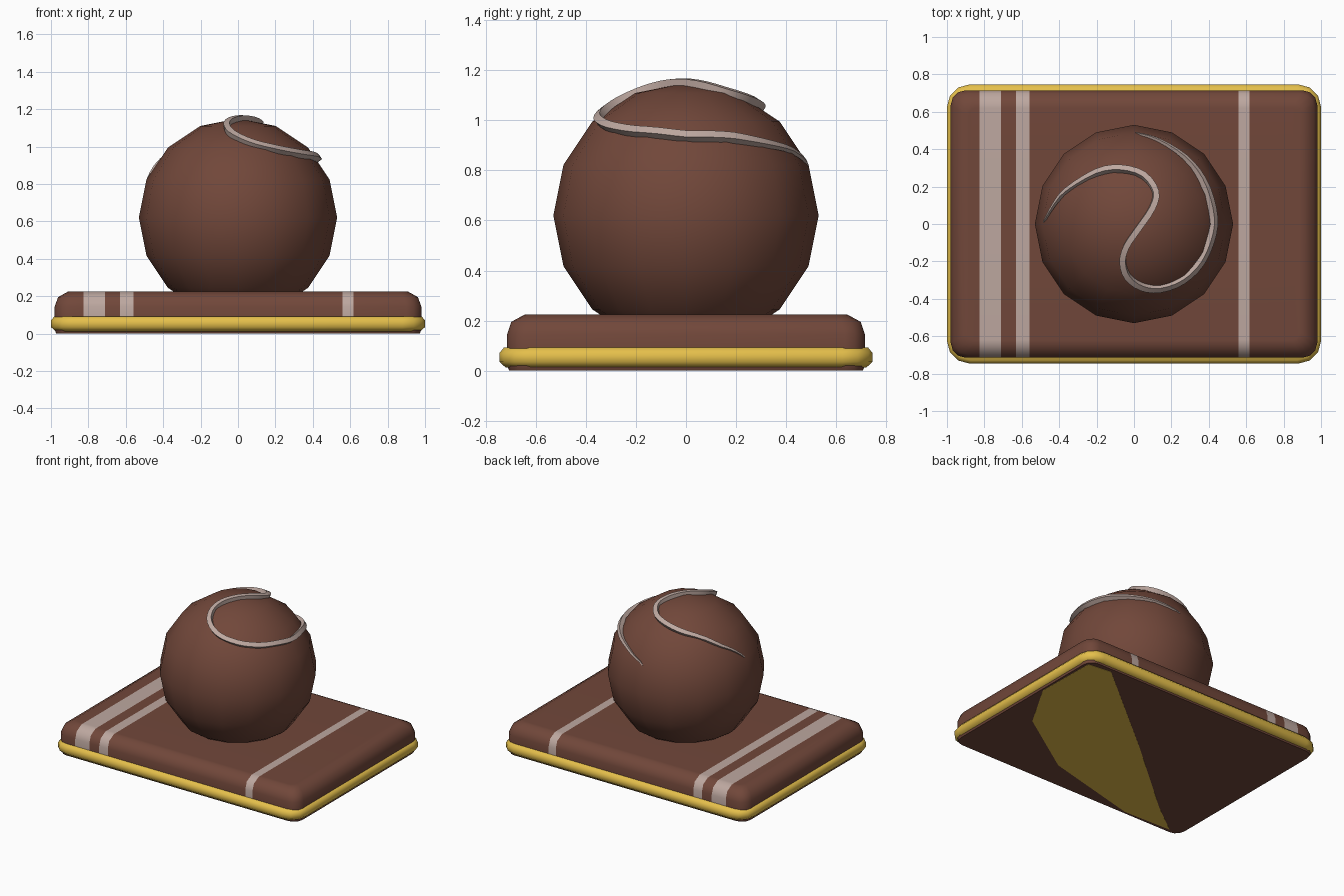
import bpy, bmesh, math
from mathutils import Vector

if "Cube" in bpy.data.objects:
    bpy.data.objects.remove(bpy.data.objects["Cube"])


def material(name, rgb):
    m = bpy.data.materials.new(name)
    m.diffuse_color = (*rgb, 1)
    m.use_nodes = True
    m.node_tree.nodes["Principled BSDF"].inputs["Base Color"].default_value = m.diffuse_color
    return m


BROWN = material("brown", (0.165, 0.063, 0.042))
GOLD = material("gold", (0.78, 0.52, 0.07))
PALE = material("pale_stripe", (0.51, 0.39, 0.35))


def finish(name, bm, mats, angle=40):
    bmesh.ops.recalc_face_normals(bm, faces=bm.faces[:])
    me = bpy.data.meshes.new(name)
    bm.to_mesh(me)
    bm.free()
    for m in mats:
        me.materials.append(m)
    ob = bpy.data.objects.new(name, me)
    bpy.context.collection.objects.link(ob)
    bpy.ops.object.select_all(action='DESELECT')
    ob.select_set(True)
    bpy.context.view_layer.objects.active = ob
    bpy.ops.object.shade_smooth_by_angle(angle=math.radians(angle))
    return ob


def slab(rings, seg=3):
    """Stacked rounded rectangles: (half x, half y, corner radius, z)."""
    bm = bmesh.new()
    loops = []
    for hx, hy, r, z in rings:
        loop = []
        for q, (sx, sy) in enumerate([(1, 1), (-1, 1), (-1, -1), (1, -1)]):
            for i in range(seg + 1):
                a = math.pi / 2 * (q + i / seg)
                loop.append(bm.verts.new((sx * (hx - r) + r * math.cos(a),
                                          sy * (hy - r) + r * math.sin(a), z)))
        loops.append(loop)
    n = len(loops[0])
    for a, b in zip(loops, loops[1:]):
        for i in range(n):
            j = (i + 1) % n
            bm.faces.new((a[i], a[j], b[j], b[i]))
    bm.faces.new(loops[0][::-1])
    bm.faces.new(loops[-1])
    return bm


# Base block, cut along x so the stripes are real faces
STRIPES = [(-0.825, -0.71), (-0.63, -0.56), (0.56, 0.618)]
bm = slab([(0.972, 0.707, 0.07, 0.001), (0.98, 0.715, 0.08, 0.02), (0.98, 0.715, 0.08, 0.08),
           (0.98, 0.715, 0.08, 0.145), (0.962, 0.698, 0.075, 0.195),
           (0.91, 0.645, 0.05, 0.224), (0.885, 0.62, 0.04, 0.225)])
for x in (x for s in STRIPES for x in s):
    bmesh.ops.bisect_plane(bm, geom=bm.verts[:] + bm.edges[:] + bm.faces[:],
                           plane_co=(x, 0, 0), plane_no=(1, 0, 0))
for f in bm.faces:
    c = f.calc_center_median()
    if c.z > 0.08 and any(a < c.x < b for a, b in STRIPES):
        f.material_index = 1
finish("base_block", bm, [BROWN, PALE], 65)

# Gold trim around the foot of the base
bm = slab([(0.975, 0.72, 0.1, 0.012), (1.0, 0.746, 0.12, 0.035),
           (1.0, 0.746, 0.12, 0.07), (0.982, 0.728, 0.11, 0.092)])
finish("gold_trim", bm, [GOLD], 60)

# Thin gold area showing diagonally across the underside
bm = bmesh.new()
outline = [(0.95, 0.66), (0.77, 0.68), (0, 0.05), (-0.64, -0.5), (-0.88, -0.68),
           (-0.5, -0.69), (0.24, -0.5), (0.75, -0.16), (0.96, 0.2)]
under = bm.faces.new([bm.verts.new((x, y, 0)) for x, y in outline])
ext = bmesh.ops.extrude_face_region(bm, geom=[under])
bmesh.ops.translate(bm, vec=(0, 0, 0.004),
                    verts=[v for v in ext["geom"] if isinstance(v, bmesh.types.BMVert)])
finish("gold_underside", bm, [GOLD])

# Low-poly ball sunk into the base
CENTRE = Vector((0, 0, 0.62))
bm = bmesh.new()
bmesh.ops.create_uvsphere(bm, u_segments=16, v_segments=8, radius=0.53)
bmesh.ops.translate(bm, verts=bm.verts[:], vec=CENTRE)
finish("ball", bm, [BROWN])

# Seam: a plan-view S path, smoothed, projected onto the ball and swept
PATH = [(-0.483, 0.01), (-0.43, 0.10), (-0.36, 0.18), (-0.2, 0.275), (-0.07, 0.295), (0.05, 0.26),
        (0.115, 0.17), (0.095, 0.08), (0.02, -0.03), (-0.04, -0.12), (-0.06, -0.2),
        (-0.035, -0.28), (0.04, -0.335), (0.14, -0.345), (0.26, -0.3), (0.36, -0.2),
        (0.42, -0.05), (0.42, 0.08), (0.365, 0.24), (0.27, 0.36), (0.13, 0.45), (0.01, 0.487)]
R, WIDTH, SIDES, STEPS = 0.532, 0.023, 4, 3


def smooth(path):
    """Catmull-Rom points through the path."""
    p = [Vector(q) for q in [path[0]] + path + [path[-1]]]
    out = []
    for a, b, c, d in zip(p, p[1:], p[2:], p[3:]):
        for t in (k / STEPS for k in range(STEPS)):
            out.append(0.5 * (2 * b + (c - a) * t + (2 * a - 5 * b + 4 * c - d) * t * t
                              + (3 * b - a - 3 * c + d) * t ** 3))
    return out + [p[-1]]


plan = smooth(PATH)
last = len(plan) - 1
pts = []
for i, q in enumerate(plan):
    # the seam sinks a little towards both ends
    r = R - 0.006 * max(0, 1 - min(i, last - i) / 10)
    pts.append(CENTRE + Vector((q.x, q.y, math.sqrt(r * r - q.length_squared))))
bm = bmesh.new()
rings = []
for i, p in enumerate(pts):
    tangent = (pts[min(i + 1, last)] - pts[max(i - 1, 0)]).normalized()
    up = (p - CENTRE).normalized()
    side = tangent.cross(up).normalized()
    w = WIDTH * min(1, 0.25 + 0.075 * min(i, last - i))
    rings.append([bm.verts.new(p + w * (side * math.cos(a) + up * math.sin(a)))
                  for a in (2 * math.pi * (k + 0.5) / SIDES for k in range(SIDES))])
for a, b in zip(rings, rings[1:]):
    for k in range(SIDES):
        m = (k + 1) % SIDES
        bm.faces.new((a[k], a[m], b[m], b[k]))
bm.faces.new(rings[0])
bm.faces.new(rings[-1])
finish("ball_seam", bm, [PALE], 40)
